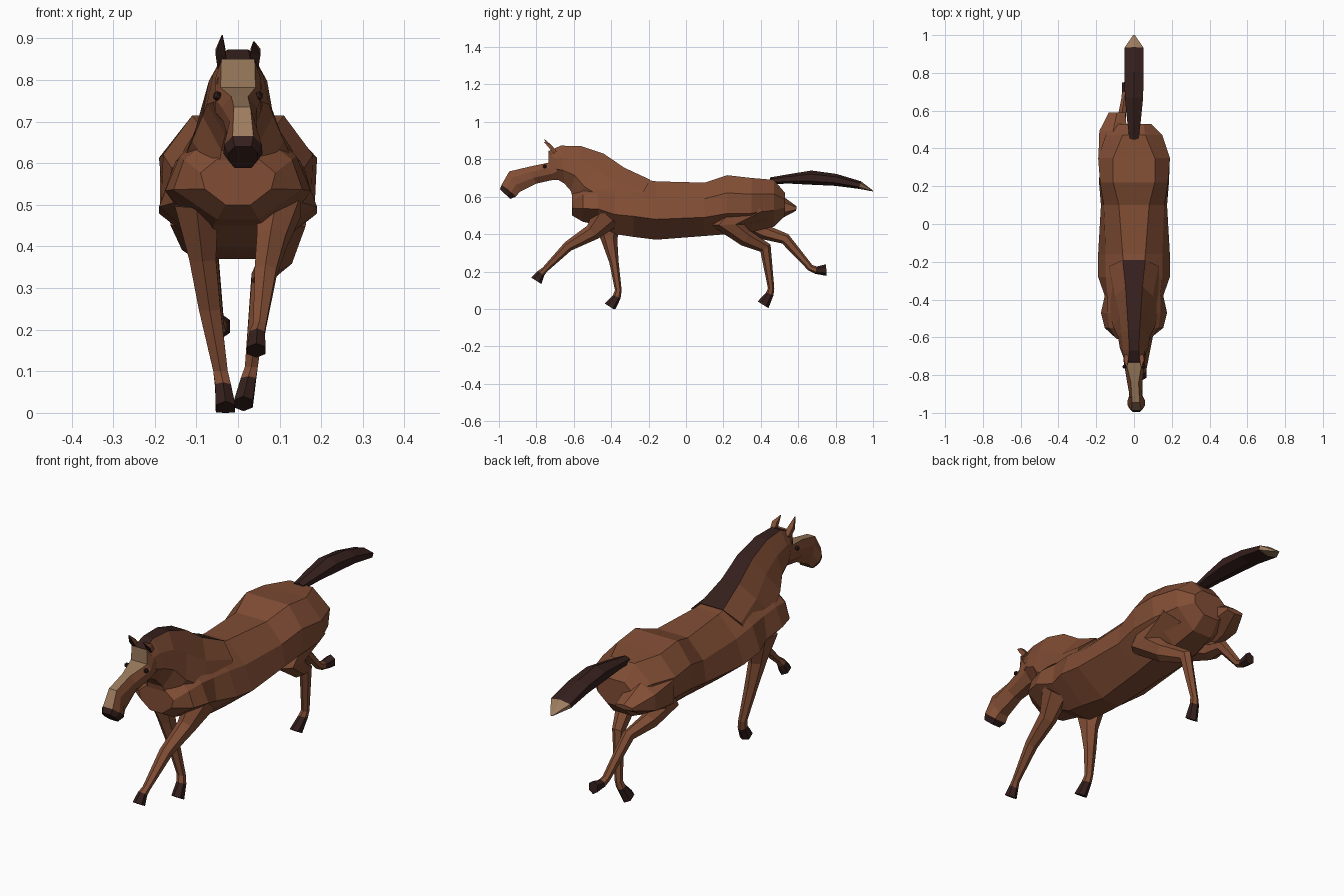
import bpy, bmesh, math
from mathutils import Vector


def material(name, rgb):
    m = bpy.data.materials.new(name)
    m.diffuse_color = (*rgb, 1)
    return m


COAT = material("coat", (0.22, 0.075, 0.035))
DARK = material("dark_hair", (0.035, 0.014, 0.012))
PALE = material("pale_hair", (0.33, 0.2, 0.11))
MATS = [COAT, DARK, PALE]


def loft(name, rings, pick=lambda seg, side: 0):
    """Skin a list of equal-sized rings; pick chooses the material of each face."""
    bm = bmesh.new()
    vs = [[bm.verts.new((p[0], p[1], max(p[2], 0))) for p in r] for r in rings]
    n = len(rings[0])
    for s in range(len(vs) - 1):
        for i in range(n):
            j = (i + 1) % n
            f = bm.faces.new((vs[s][i], vs[s][j], vs[s + 1][j], vs[s + 1][i]))
            f.material_index = pick(s, i)
    bm.faces.new(vs[0]).material_index = pick(0, 0)
    bm.faces.new(vs[-1]).material_index = pick(len(vs) - 2, 0)
    bmesh.ops.recalc_face_normals(bm, faces=bm.faces)
    me = bpy.data.meshes.new(name)
    bm.to_mesh(me)
    bm.free()
    for m in MATS:
        me.materials.append(m)
    ob = bpy.data.objects.new(name, me)
    bpy.context.collection.objects.link(ob)
    return ob


def section(top, bottom, widths, cx=0):
    """Eight-sided section from top to bottom point (y, z) with four half widths."""
    a, b = Vector((cx, *top)), Vector((cx, *bottom))
    half = [(w, a.lerp(b, t)) for w, t in zip(widths, (0, 0.3, 0.65, 1))]
    return ([p + Vector((w, 0, 0)) for w, p in half] +
            [p - Vector((w, 0, 0)) for w, p in reversed(half)])


def tube(name, path, sides=6, pick=lambda seg, side: 0):
    """Limb along (x, y, z, depth radius, x radius) points."""
    pts = [Vector(p[:3]) for p in path]
    rings = []
    for i, p in enumerate(path):
        d = Vector()
        if i > 0:
            d += (pts[i] - pts[i - 1]).normalized()
        if i < len(pts) - 1:
            d += (pts[i + 1] - pts[i]).normalized()
        side = Vector((1, 0, 0))
        up = d.cross(side).normalized()
        angles = [2 * math.pi * (k + 0.5) / sides for k in range(sides)]
        rings.append([pts[i] + side * p[4] * math.cos(a) + up * p[3] * math.sin(a)
                      for a in angles])
    return loft(name, rings, pick)


# Torso from rump to chest: y, top, bottom, half widths
torso = [(0.53, 0.62, 0.50, (0.05, 0.09, 0.09, 0.04)),
         (0.47, 0.69, 0.44, (0.06, 0.15, 0.14, 0.05)),
         (0.35, 0.70, 0.41, (0.11, 0.19, 0.18, 0.06)),
         (0.22, 0.715, 0.40, (0.11, 0.18, 0.185, 0.07)),
         (0.10, 0.675, 0.39, (0.08, 0.16, 0.175, 0.06)),
         (-0.16, 0.682, 0.37, (0.06, 0.15, 0.19, 0.05)),
         (-0.28, 0.70, 0.385, (0.05, 0.15, 0.19, 0.06)),
         (-0.38, 0.70, 0.40, (0.05, 0.14, 0.155, 0.06)),
         (-0.47, 0.69, 0.45, (0.05, 0.14, 0.175, 0.06)),
         (-0.55, 0.67, 0.465, (0.05, 0.13, 0.155, 0.05)),
         (-0.61, 0.61, 0.50, (0.05, 0.09, 0.08, 0.03))]
loft("torso", [section((y, t), (y, b), w) for y, t, b, w in torso])

# Neck with the mane as its dark top strip
neck = [((-0.19, 0.69), (-0.30, 0.50), (0.06, 0.13, 0.14, 0.06)),
        ((-0.33, 0.755), (-0.50, 0.50), (0.045, 0.10, 0.14, 0.06)),
        ((-0.44, 0.83), (-0.60, 0.56), (0.038, 0.075, 0.11, 0.05)),
        ((-0.56, 0.87), (-0.615, 0.63), (0.03, 0.07, 0.085, 0.04)),
        ((-0.67, 0.873), (-0.65, 0.67), (0.025, 0.06, 0.075, 0.03)),
        ((-0.73, 0.845), (-0.70, 0.70), (0.03, 0.05, 0.05, 0.02))]
loft("neck", [section(*s) for s in neck], lambda s, i: 1 if i == 7 else 0)

# Head with pale blaze on top and dark muzzle
head = [((-0.735, 0.85), (-0.63, 0.69), (0.04, 0.055, 0.06, 0.03), 0),
        ((-0.735, 0.782), (-0.71, 0.69), (0.042, 0.055, 0.055, 0.025), 0),
        ((-0.84, 0.76), (-0.80, 0.67), (0.02, 0.042, 0.04, 0.02), 0.004),
        ((-0.945, 0.735), (-0.89, 0.625), (0.02, 0.03, 0.035, 0.025), 0.01),
        ((-0.985, 0.665), (-0.91, 0.60), (0.025, 0.045, 0.047, 0.03), 0.012),
        ((-0.995, 0.64), (-0.94, 0.588), (0.02, 0.035, 0.035, 0.02), 0.012)]
loft("head", [section(*s) for s in head],
     lambda s, i: 1 if s == 4 else (2 if i == 7 else 0))

# Ears and eyes
for label, sx, tip in (("left", -1, 0.907), ("right", 1, 0.892)):
    tube(label + "_ear", [(sx * 0.038, -0.70, 0.835, 0.016, 0.016),
                          (sx * 0.042, -0.725, 0.868, 0.014, 0.017),
                          (sx * 0.038, -0.758, tip, 0.002, 0.002)], 4,
         lambda s, i: 1 if i == 2 else 0)
    bpy.ops.mesh.primitive_ico_sphere_add(subdivisions=1, radius=0.012,
                                          location=(sx * 0.05, -0.755, 0.762))
    eye = bpy.context.object
    eye.name = label + "_eye"
    eye.data.materials.append(DARK)

# Legs: x, y, z, depth radius, x radius; the last segment is the hoof
legs = {
    "right_front_leg": [(0.10, -0.42, 0.50, 0.08, 0.06), (0.08, -0.50, 0.41, 0.045, 0.04),
                        (0.066, -0.63, 0.335, 0.028, 0.03), (0.052, -0.755, 0.21, 0.016, 0.018),
                        (0.046, -0.775, 0.19, 0.021, 0.021), (0.044, -0.80, 0.15, 0.032, 0.026)],
    "left_front_leg": [(-0.10, -0.42, 0.50, 0.09, 0.06), (-0.085, -0.41, 0.37, 0.043, 0.037),
                       (-0.068, -0.385, 0.25, 0.025, 0.03), (-0.042, -0.362, 0.10, 0.018, 0.02),
                       (-0.036, -0.37, 0.065, 0.022, 0.022), (-0.03, -0.405, 0.01, 0.034, 0.027)],
    "right_hind_leg": [(0.10, 0.37, 0.57, 0.12, 0.08), (0.115, 0.22, 0.45, 0.09, 0.055),
                       (0.095, 0.32, 0.378, 0.045, 0.04), (0.055, 0.425, 0.325, 0.033, 0.026),
                       (0.032, 0.455, 0.11, 0.017, 0.018), (0.025, 0.448, 0.08, 0.021, 0.021),
                       (0.013, 0.412, 0.022, 0.034, 0.026)],
    "left_hind_leg": [(-0.10, 0.42, 0.57, 0.11, 0.08), (-0.115, 0.33, 0.46, 0.09, 0.055),
                      (-0.10, 0.42, 0.41, 0.04, 0.04), (-0.07, 0.53, 0.375, 0.03, 0.026),
                      (-0.05, 0.665, 0.22, 0.018, 0.018), (-0.046, 0.695, 0.207, 0.02, 0.021),
                      (-0.042, 0.75, 0.208, 0.031, 0.026)]}
for name, path in legs.items():
    tube(name, path, 6, lambda s, i, last=len(path) - 2: 1 if s == last else 0)

# Rear muscle of the stretched left thigh
tube("left_haunch", [(-0.11, 0.36, 0.55, 0.11, 0.09), (-0.11, 0.49, 0.545, 0.075, 0.085),
                     (-0.09, 0.59, 0.537, 0.012, 0.05)])

# Tail with pale tip
tube("tail", [(0, 0.45, 0.685, 0.018, 0.028), (0, 0.55, 0.695, 0.025, 0.042),
              (0, 0.67, 0.702, 0.038, 0.056), (0, 0.80, 0.69, 0.032, 0.058),
              (0, 0.93, 0.662, 0.021, 0.058), (0, 1.0, 0.63, 0.002, 0.005)], 6,
     lambda s, i: 2 if s == 4 else 1)
